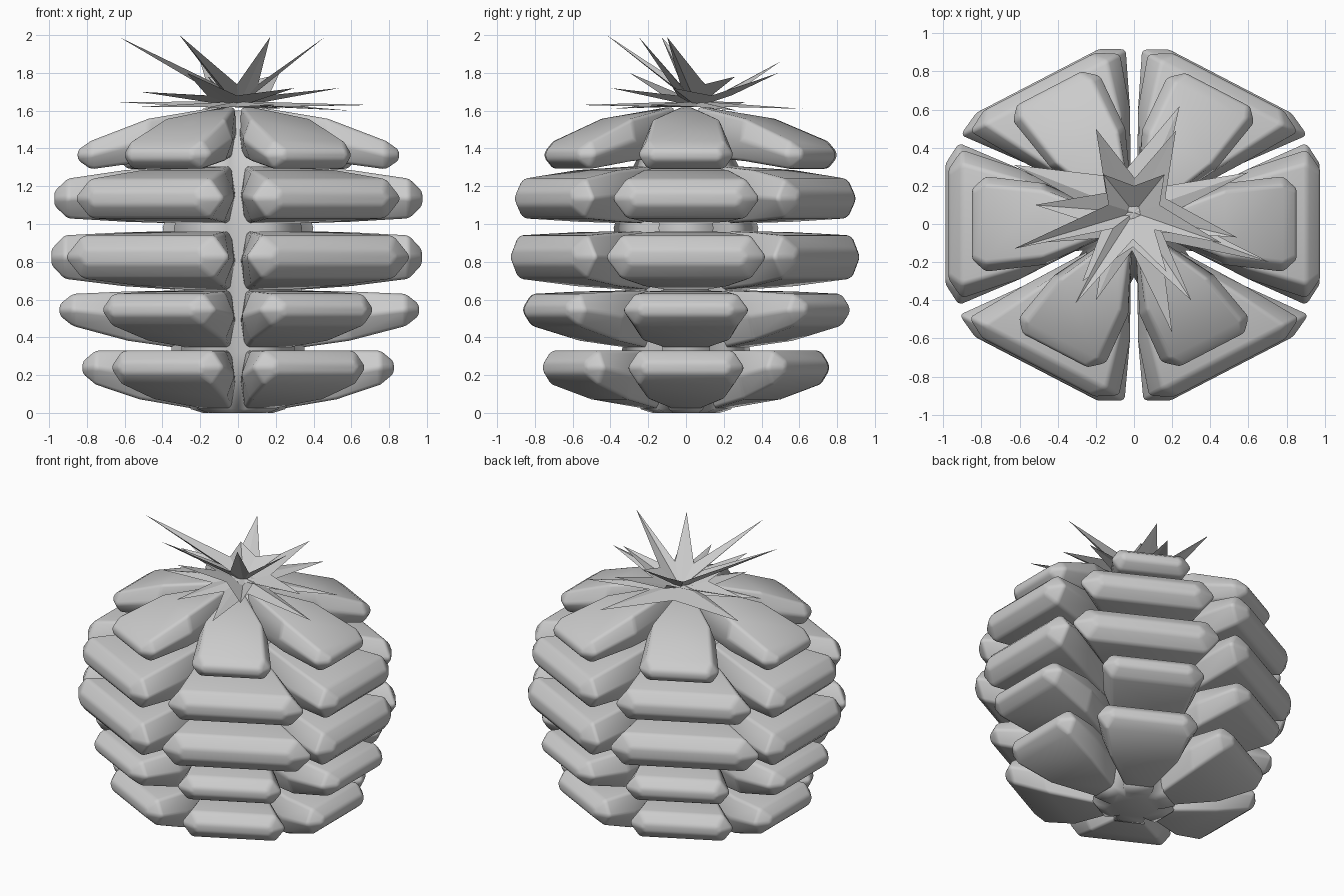
import bpy, bmesh, random
from math import pi, cos, sin, atan2
from mathutils import Vector, Matrix

if "Cube" in bpy.data.objects:
    bpy.data.objects.remove(bpy.data.objects["Cube"])

random.seed(4)
SQUASH = 0.9  # the body is a little shallower front to back

def make_object(name, bm, smooth):
    bmesh.ops.recalc_face_normals(bm, faces=bm.faces)
    me = bpy.data.meshes.new(name)
    bm.to_mesh(me)
    bm.free()
    ob = bpy.data.objects.new(name, me)
    bpy.context.collection.objects.link(ob)
    for p in me.polygons:
        p.use_smooth = smooth
    return ob

def loft(bm, rings):
    rows = [[bm.verts.new(p) for p in r] for r in rings]
    n = len(rows[0])
    for a, b in zip(rows, rows[1:]):
        for i in range(n):
            j = (i + 1) % n
            bm.faces.new((a[i], a[j], b[j], b[i]))
    bm.faces.new(rows[0])
    bm.faces.new(rows[-1])

def scale_section(r, left, right, edge, lo, hi):
    # flat top and bottom, pointed sides
    m, kl, kr = (lo + hi) / 2, left * edge, right * edge
    return [Vector(p) for p in ((r, -left, m), (r, -kl, hi), (r, kr, hi),
                                (r, right, m), (r, kr, lo), (r, -kl, lo))]

# Central core: six flat sides with grooves between the columns
bm = bmesh.new()
profile = [(0.2, 0), (0.27, 0.02), (0.38, 0.32), (0.36, 0.64), (0.43, 0.98),
           (0.32, 1.29), (0.2, 1.52), (0.08, 1.6)]
rings = []
for r, z in profile:
    ring = []
    for i in range(6):
        for off, k in ((-22, 1.0), (22, 1.0), (30, 0.72)):
            a = i * pi / 3 + off * pi / 180
            ring.append((r * k * cos(a), r * k * sin(a) * SQUASH, z))
    rings.append(ring)
loft(bm, rings)
make_object("core", bm, True)

# Five tiers of six plump scales:
# reach, half width, stretch towards the sides, inner bottom/top, outer bottom/top
tiers = [(0.83, 0.35, 1.0, 0.02, 0.33, 0.15, 0.33),
         (0.95, 0.375, 0.88, 0.33, 0.65, 0.46, 0.63),
         (0.98, 0.48, 1.12, 0.645, 0.965, 0.71, 0.94),
         (0.97, 0.44, 1.1, 1.00, 1.31, 1.03, 1.24),
         (0.845, 0.285, 0.9, 1.36, 1.62, 1.29, 1.44)]
for t, (reach, hw, stretch, lo0, hi0, lo1, hi1) in enumerate(tiers):
    bm = bmesh.new()
    r0 = 0.1 if t == 4 else 0.22
    for i in range(6):
        R = reach + random.uniform(-0.01, 0.01)
        if t == 4 and i in (1, 2):
            R += 0.06
        # corner scales lean towards the left and right of the body
        wl = hw * (stretch if i in (1, 4) else 1.0)
        wr = hw * (stretch if i in (2, 5) else 1.0)
        m, h = (lo1 + hi1) / 2, (hi1 - lo1) / 2
        rm = r0 + (R - r0) * 0.5
        cap = rm * 0.577 - 0.02
        rings = [scale_section(r0, r0 * 0.5, r0 * 0.5, 0.8, lo0, hi0),
                 scale_section(rm, min(wl * 0.85, cap), min(wr * 0.85, cap), 0.8,
                               lo0 + (lo1 - lo0) * 0.4, hi0 + (hi1 - hi0) * 0.35),
                 scale_section(R - 0.07, wl, wr, 0.8, lo1, hi1),
                 scale_section(R, wl * 0.75, wr * 0.75, 0.9, m - h * 0.35, m + h * 0.35)]
        rot = Matrix.Scale(SQUASH, 3, (0, 1, 0)) @ Matrix.Rotation(i * pi / 3, 3, 'Z')
        loft(bm, [[rot @ p for p in ring] for ring in rings])
    ob = make_object("scale_tier_%d" % (t + 1), bm, True)
    bev = ob.modifiers.new("soft_edges", 'BEVEL')
    bev.width = 0.018
    bev.segments = 3
    bev.limit_method = 'ANGLE'
    bev.angle_limit = 0.4

# Crown: folded stars, with creased points and low valleys
def star(name, centre, tips, valley_r, valley_z):
    bm = bmesh.new()
    c = Vector(centre)
    ang = lambda p: atan2(p[1] - c.y, p[0] - c.x)
    tips = sorted(tips, key=ang)
    ring = []
    for i, p in enumerate(tips):
        a, b = ang(p), ang(tips[(i + 1) % len(tips)])
        if b < a:
            b += 2 * pi
        mid = (a + b) / 2
        ring += [bm.verts.new(p),
                 bm.verts.new(c + Vector((cos(mid) * valley_r, sin(mid) * valley_r, valley_z)))]
    hub = bm.verts.new(c)
    for a, b in zip(ring, ring[1:] + ring[:1]):
        bm.faces.new((hub, a, b))
    make_object(name, bm, False)

star("crown_lower_leaves", (0, 0.06, 1.65),
     [(0.24, 0.62, 1.61), (-0.63, 0.31, 1.645), (-0.52, -0.1, 1.62),
      (-0.2, -0.4, 1.61), (0.2, -0.57, 1.63), (0.71, -0.2, 1.63), (0.6, 0.27, 1.6)], 0.2, -0.03)
star("crown_middle_leaves", (0, 0.06, 1.62),
     [(0.22, 0.49, 1.8), (-0.2, 0.5, 1.86), (-0.52, 0.1, 1.7), (-0.27, -0.3, 1.8),
      (0.3, -0.4, 1.72), (0.54, -0.07, 1.72)], 0.18, 0.06)
star("crown_upper_leaves", (0, 0.06, 1.62),
     [(-0.63, -0.13, 1.99), (-0.31, -0.42, 2.0), (0.17, -0.25, 1.99),
      (0.46, -0.1, 1.99), (0.16, 0.26, 1.78), (-0.16, 0.26, 1.78)], 0.14, 0.12)
